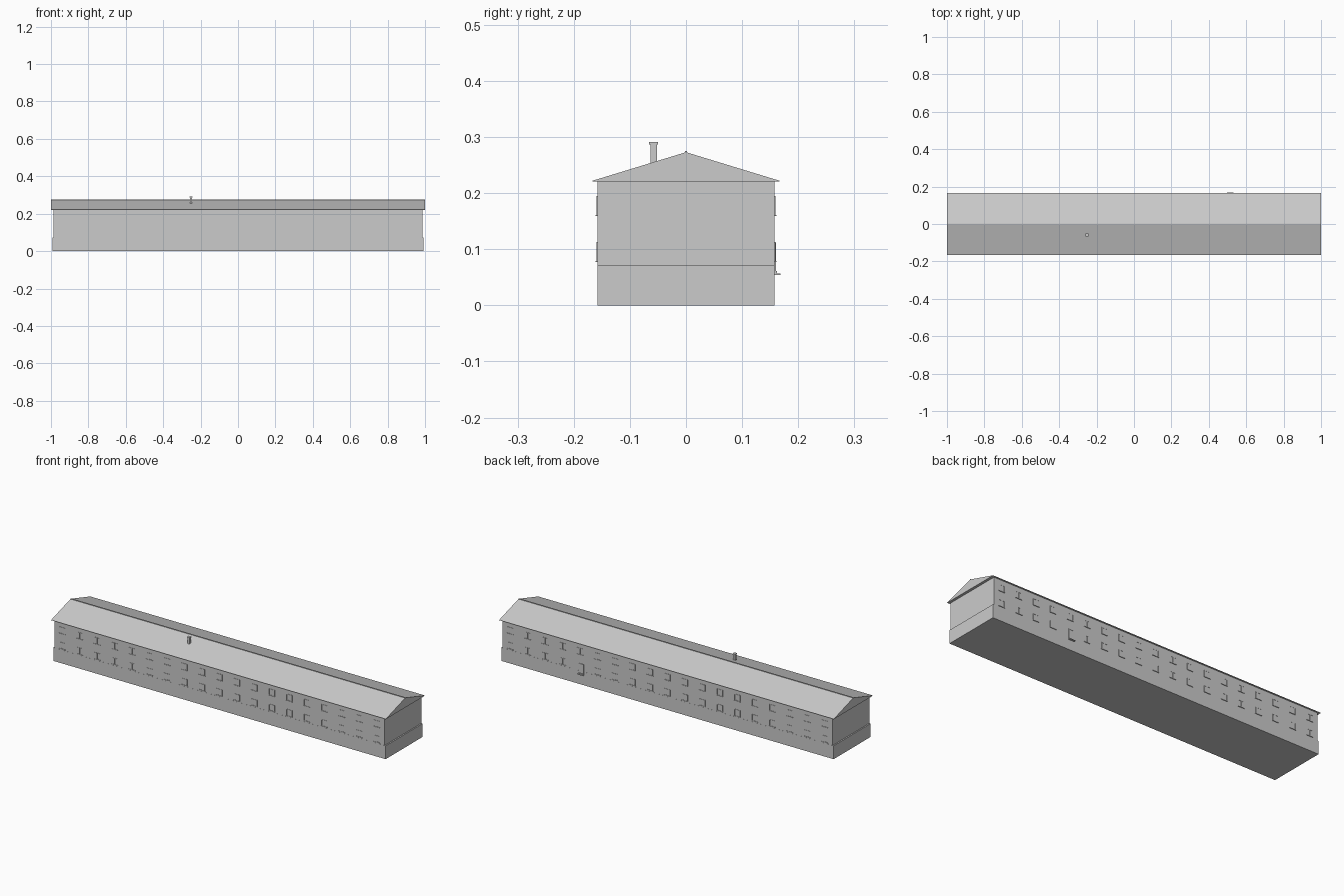
import bpy
import bmesh

default = bpy.data.objects.get("Cube")
if default:
    bpy.data.objects.remove(default, do_unlink=True)

# One plain grey for the whole building
grey = bpy.data.materials.new("plain grey")
grey.use_nodes = True
colour = (0.6, 0.6, 0.6, 1)
grey.diffuse_color = colour
grey.node_tree.nodes["Principled BSDF"].inputs["Base Color"].default_value = colour


def finish(name, bm):
    bmesh.ops.recalc_face_normals(bm, faces=bm.faces)
    mesh = bpy.data.meshes.new(name)
    bm.to_mesh(mesh)
    bm.free()
    mesh.materials.append(grey)
    obj = bpy.data.objects.new(name, mesh)
    bpy.context.scene.collection.objects.link(obj)
    return obj


def add_box(bm, x, y, z):
    """Add a box from (min, max) pairs."""
    verts = bmesh.ops.create_cube(bm, size=1)["verts"]
    for v in verts:
        for axis, (low, high) in enumerate((x, y, z)):
            v.co[axis] = low if v.co[axis] < 0 else high


def box(name, x, y, z):
    bm = bmesh.new()
    add_box(bm, x, y, z)
    return finish(name, bm)


def prism(name, profile, half_length):
    """Extrude a (y, z) profile along x."""
    bm = bmesh.new()
    face = bm.faces.new([bm.verts.new((-half_length, y, z)) for y, z in profile])
    ext = bmesh.ops.extrude_face_region(bm, geom=[face])["geom"]
    moved = [g for g in ext if isinstance(g, bmesh.types.BMVert)]
    bmesh.ops.translate(bm, verts=moved, vec=(2 * half_length, 0, 0))
    return finish(name, bm)


WALL = 0.158
EAVE = 0.222

# Walls and slightly wider plinth
box("walls", (-0.986, 0.986), (-WALL + 0.0005, WALL - 0.0005), (0.07, EAVE))
box("plinth", (-0.993, 0.993), (-WALL, WALL), (0, 0.072))

# Gabled roof with overhang and ridge cap
prism("roof", [(-0.167, EAVE - 0.001), (0.167, EAVE - 0.001),
               (0.167, EAVE), (0, 0.273), (-0.167, EAVE)], 1.0)
box("ridge_cap", (-1, 1), (-0.002, 0.002), (0.27, 0.275))

# Chimney
box("chimney", (-0.257, -0.245), (-0.063, -0.052), (0.24, 0.288))
box("chimney_cap", (-0.259, -0.243), (-0.066, -0.05), (0.287, 0.291))


def add_window(bm, x, side, bottom, w=0.017, h=0.034):
    """Frame of four bars with a middle bar, a glass plate and a sill."""
    def part(x0, x1, depth, z0, z1):
        ys = sorted((side * (WALL - 0.001), side * (WALL + depth)))
        add_box(bm, (x + x0, x + x1), ys, (bottom + z0, bottom + z1))
    bar = 0.002
    part(-w, w, 0.0003, 0, h)
    for edge in (-w, -bar / 2, w - bar):
        part(edge, edge + bar, 0.0012, 0, h)
    for edge in (0, h - bar):
        part(-w, w, 0.0012, edge, edge + bar)
    part(-w - 0.002, w + 0.002, 0.003, -0.002, 0)


# Two rows of windows on each long side
COUNT = 19
STEP = 0.1044
DOOR = 0.515
for side, label in ((-1, "front"), (1, "back")):
    for bottom, row in ((0.079, "lower"), (0.161, "upper")):
        bm = bmesh.new()
        for i in range(COUNT):
            x = (i - (COUNT - 1) / 2) * STEP
            if side > 0 and row == "lower" and abs(x - DOOR) < STEP / 2:
                continue
            add_window(bm, x, side, bottom)
        finish(f"{label}_{row}_windows", bm)

# Back entrance: door, frame and landing
box("door", (DOOR - 0.014, DOOR + 0.014), (WALL - 0.002, WALL + 0.0005), (0.056, 0.11))
bm = bmesh.new()
for s in (-1, 1):
    xs = sorted((DOOR + s * 0.013, DOOR + s * 0.016))
    add_box(bm, xs, (WALL - 0.002, WALL + 0.002), (0.056, 0.112))
add_box(bm, (DOOR - 0.016, DOOR + 0.016), (WALL - 0.002, WALL + 0.002), (0.109, 0.112))
finish("door_frame", bm)
box("door_landing", (DOOR - 0.017, DOOR + 0.017), (WALL - 0.002, 0.168), (0.054, 0.057))
box("door_step", (DOOR - 0.015, DOOR + 0.015), (WALL - 0.002, 0.162), (0.056, 0.061))
